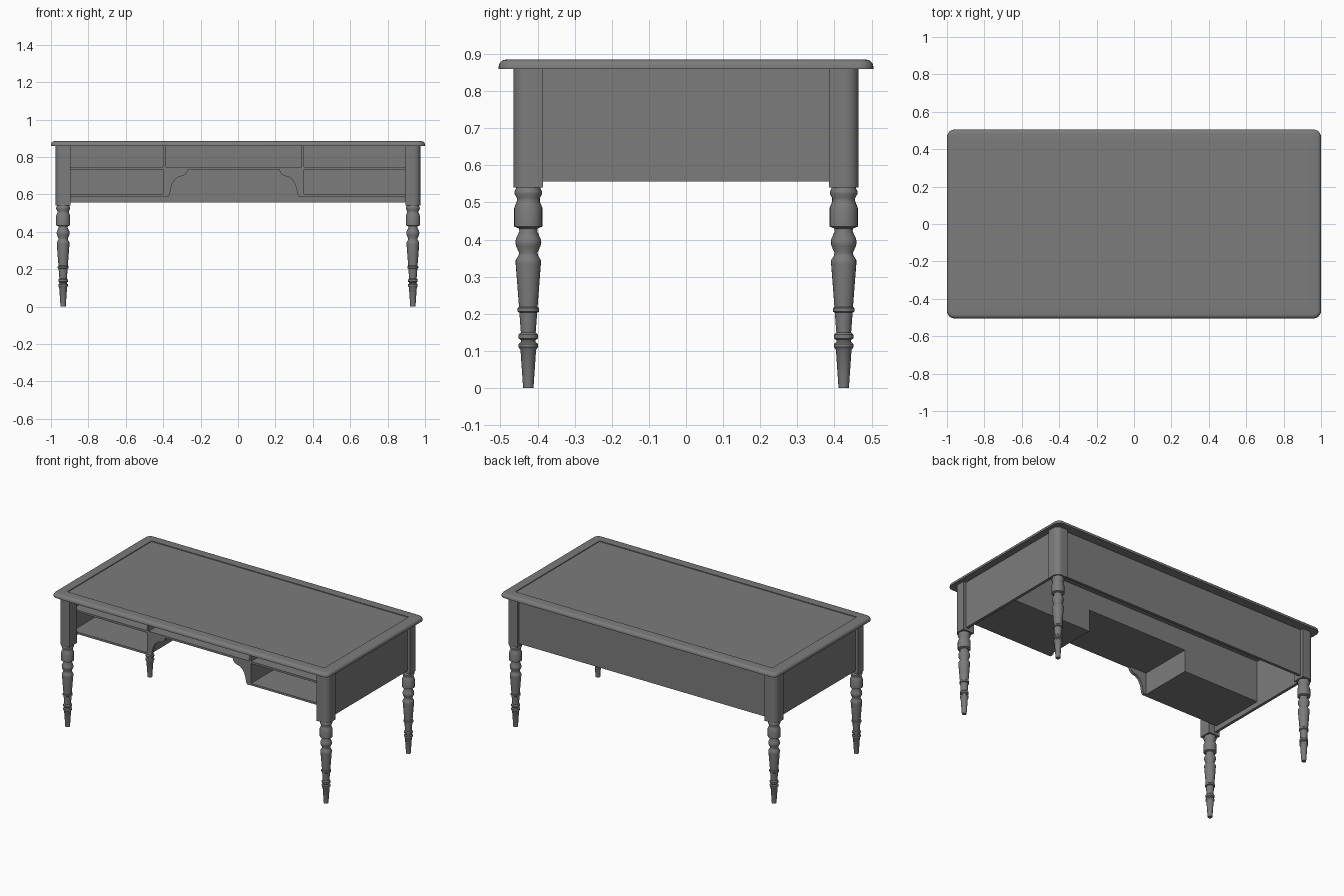
import bpy, bmesh, math
from mathutils import Vector

cube = bpy.data.objects.get("Cube")
if cube:
    bpy.data.objects.remove(cube, do_unlink=True)

grey = bpy.data.materials.new("mid_grey")
grey.use_nodes = True
colour = (0.2, 0.2, 0.2, 1)
grey.diffuse_color = colour
grey.node_tree.nodes["Principled BSDF"].inputs["Base Color"].default_value = colour


def finish(name, bm, smooth=False):
    bmesh.ops.recalc_face_normals(bm, faces=bm.faces)
    mesh = bpy.data.meshes.new(name)
    bm.to_mesh(mesh)
    bm.free()
    mesh.materials.append(grey)
    obj = bpy.data.objects.new(name, mesh)
    bpy.context.collection.objects.link(obj)
    if smooth:
        bpy.ops.object.select_all(action='DESELECT')
        obj.select_set(True)
        bpy.context.view_layer.objects.active = obj
        bpy.ops.object.shade_smooth_by_angle(angle=math.radians(35))
    return obj


def box_mesh(x0, x1, y0, y1, z0, z1):
    bm = bmesh.new()
    bmesh.ops.create_cube(bm, size=1)
    for v in bm.verts:
        v.co = Vector((x1 if v.co.x > 0 else x0,
                       y1 if v.co.y > 0 else y0,
                       z1 if v.co.z > 0 else z0))
    return bm


def box(name, *bounds):
    return finish(name, box_mesh(*bounds))


def is_vertical(e):
    a, b = e.verts
    return abs(a.co.z - b.co.z) > 0.01 and (a.co - b.co).xy.length < 1e-5


def bevel(bm, edges, width, segments):
    bmesh.ops.bevel(bm, geom=edges, offset=width, segments=segments,
                    profile=0.5, affect='EDGES')


TOP, UNDER, APRON = 0.885, 0.86, 0.557

# Table top: rounded corners, rounded upper edge, shallow recessed panel
bm = box_mesh(-1, 1, -0.505, 0.505, UNDER, TOP)
bevel(bm, [e for e in bm.edges if is_vertical(e)], 0.04, 6)
bevel(bm, [e for e in bm.edges if all(v.co.z > TOP - 1e-4 for v in e.verts)], 0.02, 5)
bm.faces.ensure_lookup_table()
panel = max(bm.faces, key=lambda f: f.calc_center_median().z)
bmesh.ops.inset_region(bm, faces=[panel], thickness=0.05)
ring = bmesh.ops.inset_region(bm, faces=[panel], thickness=0.001)
for v in panel.verts:
    v.co.z -= 0.005
finish("table_top", bm, True)

# Turned leg profile: (radius, height) from the foot up
turning = [(0, 0), (.014, 0), (.021, .103), (.026, .11), (.026, .119), (.02, .124),
           (.02, .129), (.026, .134), (.026, .144), (.02, .15), (.024, .203),
           (.029, .206), (.029, .215), (.025, .219), (.034, .335), (.034, .345),
           (.026, .357), (.025, .365), (.033, .383), (.035, .393), (.033, .403),
           (.024, .422), (.025, .43), (.038, .435), (.038, .485), (.035, .493),
           (.031, .503), (.031, .512), (.037, .523), (.037, .53), (.033, .537), (.033, .545)]


def turned_leg(name, cx, cy, sides=24):
    bm = bmesh.new()
    verts = [bm.verts.new((cx + r, cy, z)) for r, z in turning]
    edges = [bm.edges.new(pair) for pair in zip(verts, verts[1:])]
    bmesh.ops.spin(bm, geom=verts + edges, cent=(cx, cy, 0), axis=(0, 0, 1),
                   angle=2 * math.pi, steps=sides, use_merge=True)
    bmesh.ops.remove_doubles(bm, verts=bm.verts, dist=1e-5)
    finish(name, bm, True)


# Four corner posts with rounded outer corners, each above a turned leg
for sx, side in ((-1, "right"), (1, "left")):
    for sy, end in ((-1, "front"), (1, "back")):
        cx, cy = sx * 0.935, sy * 0.425
        bm = box_mesh(cx - .04, cx + .04, cy - .04, cy + .04, 0.54, UNDER)
        outer = [e for e in bm.edges if is_vertical(e)
                 and e.verts[0].co.x * sx > 0.95 and e.verts[0].co.y * sy > 0.45]
        bevel(bm, outer, 0.035, 8)
        finish(f"{end}_{side}_post", bm, True)
        turned_leg(f"{end}_{side}_leg", cx, cy)
    # Side apron
    inner, outside = sorted((sx * 0.937, sx * 0.955))
    box(f"{side}_apron", inner, outside, -0.39, 0.39, APRON, UNDER)

box("back_apron", -0.9, 0.9, 0.427, 0.445, APRON, UNDER)

# Open drawer compartments
FRONT, BACK, BOARD = -0.37, 0.0, 0.013
LEFT_X, RIGHT_X, WALL = 0.34, -0.387, 0.94
FLOOR, SHELF = 0.59, 0.733
box("drawer_shelf", -WALL, WALL, FRONT, BACK, SHELF, SHELF + BOARD)
box("compartment_back", -WALL, WALL, BACK - BOARD, BACK, SHELF, UNDER)
for side, x, s in (("left", LEFT_X, 1), ("right", RIGHT_X, -1)):
    d0, d1 = sorted((x, x + s * BOARD))
    p0, p1 = sorted((x, s * WALL))
    box(f"{side}_divider", d0, d1, FRONT, BACK, FLOOR, UNDER)
    box(f"{side}_pedestal_floor", p0, p1, FRONT, BACK, FLOOR, FLOOR + BOARD)
    box(f"{side}_pedestal_back", p0, p1, BACK - BOARD, BACK, FLOOR, SHELF)

    # Curved knee-hole bracket, as (distance from divider, height)
    outline = [(0, .59), (.015, .59), (.022, .6), (.027, .63), (.036, .658), (.05, .68),
               (.068, .694), (.09, .699), (.105, .706), (.115, .718), (.12, .735), (0, .735)]
    bm = bmesh.new()
    face = bm.faces.new([bm.verts.new((x - s * u, FRONT, z)) for u, z in outline])
    grown = bmesh.ops.extrude_face_region(bm, geom=[face])["geom"]
    bmesh.ops.translate(bm, vec=(0, 0.018, 0),
                        verts=[g for g in grown if isinstance(g, bmesh.types.BMVert)])
    finish(f"{side}_knee_bracket", bm, True)
